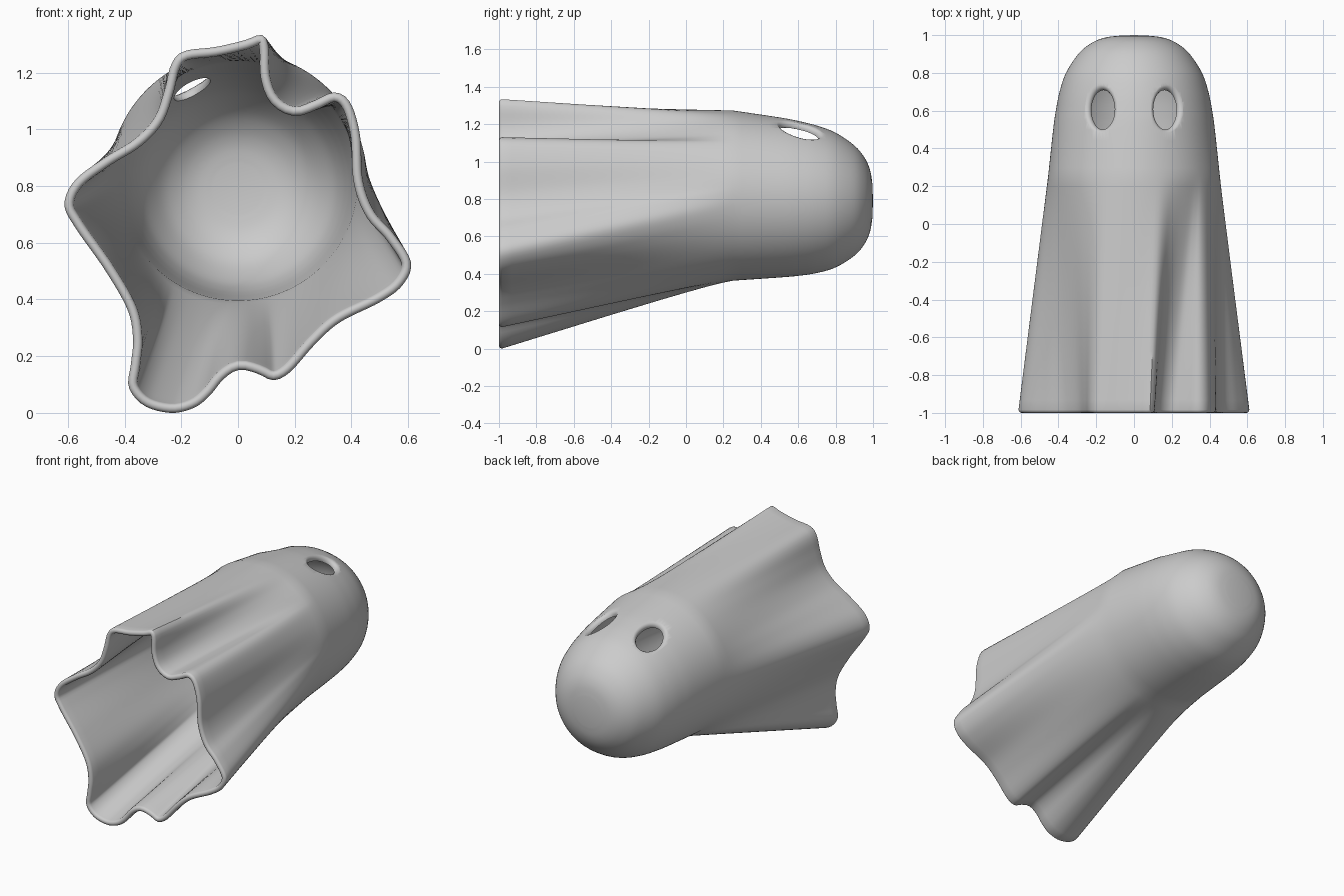
import bpy, bmesh, math
from mathutils import Vector

if "Cube" in bpy.data.objects:
    bpy.data.objects.remove(bpy.data.objects["Cube"])

T = 0.033       # wall thickness
SEAM = 0.25     # y where dome meets draped skirt
R = 0.455       # radius at seam
CZ = 0.818      # axis height at seam
N = 192         # points around

# Hem outline (x, z), clockwise from the top peak
HEM = [(.085, 1.333), (.108, 1.29), (.112, 1.19), (.14, 1.115), (.20, 1.08), (.27, 1.102),
       (.34, 1.13), (.395, 1.095), (.43, .98), (.44, .82), (.48, .71), (.55, .63),
       (.61, .53), (.58, .45), (.50, .39), (.36, .32), (.27, .24), (.185, .145),
       (.125, .115), (.07, .138), (.005, .152), (-.05, .12), (-.10, .06), (-.155, .018),
       (-.235, 0), (-.33, .025), (-.385, .09), (-.378, .17), (-.37, .26), (-.39, .365),
       (-.47, .505), (-.575, .655), (-.612, .735), (-.575, .82), (-.47, .90), (-.365, .965),
       (-.295, 1.04), (-.26, 1.135), (-.235, 1.23), (-.19, 1.275), (-.08, 1.29), (.02, 1.313)]
# Dome profile (y, radius, axis height)
DOME = [(.996, .095, .79), (.984, .165, .79), (.955, .23, .79), (.9, .295, .791),
        (.8, .36, .794), (.7, .394, .798), (.6, .414, .803), (.5, .428, .808), (SEAM, R, CZ)]


def spline(pts, steps, closed):
    """Catmull-Rom through the points."""
    pts = [Vector(p) for p in pts]
    n = len(pts)
    get = (lambda i: pts[i % n]) if closed else (lambda i: pts[max(0, min(n - 1, i))])
    out = []
    for i in range(n if closed else n - 1):
        a, b, c, d = (get(i + k) for k in (-1, 0, 1, 2))
        for s in range(steps):
            t = s / steps
            out.append(.5 * (2 * b + (c - a) * t + (2 * a - 5 * b + 4 * c - d) * t * t
                             + (3 * b - a - 3 * c + d) * t ** 3))
    return out if closed else out + [pts[-1]]


# Resample the hem evenly by length
dense = spline(HEM, 16, True)
cum = [0]
for i, p in enumerate(dense):
    cum.append(cum[-1] + (dense[(i + 1) % len(dense)] - p).length)
hem, j = [], 0
for i in range(N):
    s = cum[-1] * i / N
    while cum[j + 1] < s:
        j += 1
    t = (s - cum[j]) / (cum[j + 1] - cum[j])
    hem.append(dense[j].lerp(dense[(j + 1) % len(dense)], t))


def wrap(a):
    return (a + math.pi) % math.tau - math.pi


def bump(a, centre, width):
    return math.exp(-(math.degrees(wrap(a - math.radians(centre))) / width) ** 2)


# Matching angles on the seam circle: between even spacing and true direction
diff = [wrap(math.atan2(p.y - CZ, p.x) + math.tau * i / N) for i, p in enumerate(hem)]
mean = sum(diff) / N
ang = []
for i, d in enumerate(diff):
    a = -math.tau * i / N + mean + .5 * wrap(d - mean)
    # folds on the right side converge toward the seam
    a += math.radians(15 * bump(a, -22, 35) - 12 * bump(a, 72, 35))
    ang.append(a)


def ring(f, off, r=R, cz=CZ):
    """Section blended from circle (f=0) to hem (f=1), moved inward by off."""
    pts = [Vector((r * math.cos(a), cz + r * math.sin(a))).lerp(h, f) for a, h in zip(ang, hem)]
    out = []
    for i, p in enumerate(pts):
        tan = (pts[(i + 1) % N] - pts[i - 1]).normalized()
        out.append(p + Vector((tan.y, -tan.x)) * off)
    return out


rows = []
dome = spline(DOME, 4, False)
ROWS = 24
END = -1 + T / 2
# Outer dome, outer skirt
for p in dome:
    rows.append((p.x, ring(0, 0, p.y, p.z)))
for k in range(1, ROWS + 1):
    y = SEAM + (END - SEAM) * k / ROWS
    rows.append((y, ring(k / ROWS, 0)))
# Rounded lip
for k in range(1, 6):
    a = math.pi * k / 6
    rows.append((END - T / 2 * math.sin(a), ring(1, T / 2 * (1 - math.cos(a)))))
# Inner skirt, inner dome
for k in range(ROWS, 0, -1):
    y = SEAM + (END - SEAM) * k / ROWS
    rows.append((y, ring(k / ROWS, T)))
for p in reversed(dome):
    y = SEAM + (p.x - SEAM) * (1 - T / .75)
    rows.append((y, ring(0, 0, p.y * (1 - T / R), p.z)))

bm = bmesh.new()
loops = [[bm.verts.new((p.x, y, p.y)) for p in pts] for y, pts in rows]
for a, b in zip(loops, loops[1:]):
    for i in range(N):
        k = (i + 1) % N
        bm.faces.new((a[i], a[k], b[k], b[i]))
for lp, y in ((loops[0], 1.0), (loops[-1], 1 - T)):
    c = bm.verts.new((0, y, .79))
    for i in range(N):
        bm.faces.new((lp[i], lp[(i + 1) % N], c))
bmesh.ops.recalc_face_normals(bm, faces=bm.faces)
mesh = bpy.data.meshes.new("sheet_shell")
bm.to_mesh(mesh)
bm.free()
shell = bpy.data.objects.new("sheet_shell", mesh)
bpy.context.collection.objects.link(shell)


def on_dome(x, y):
    """Point on the upper outer dome surface."""
    for p, q in zip(dome, dome[1:]):
        if q.x <= y <= p.x:
            m = p.lerp(q, (p.x - y) / (p.x - q.x))
            return Vector((x, y, m.z + math.sqrt(m.y ** 2 - x * x)))


def eye_cutter(side):
    """Flared oval plug that follows the dome surface: (widening, height) rows."""
    prof = [(0, -.12), (0, -.026), (.003, -.015), (.010, -.006), (.020, 0),
            (.032, .004), (.034, .05)]
    m = 48
    b = bmesh.new()
    normal = Vector((side * .42, .2, .89)).normalized()
    lps = []
    for w, h in prof:
        lps.append([b.verts.new(on_dome(side * .175 + (.064 + w) * math.cos(math.tau * i / m),
                                        .61 + (.105 + w) * math.sin(math.tau * i / m)) + normal * h)
                    for i in range(m)])
    for p, q in zip(lps, lps[1:]):
        for i in range(m):
            k = (i + 1) % m
            b.faces.new((p[i], p[k], q[k], q[i]))
    for lp in (lps[0], lps[-1]):
        c = b.verts.new(sum((v.co for v in lp), Vector()) / m + normal * (.03 if lp is lps[-1] else 0))
        for i in range(m):
            b.faces.new((lp[i], lp[(i + 1) % m], c))
    bmesh.ops.recalc_face_normals(b, faces=b.faces)
    me = bpy.data.meshes.new("eye_cutter")
    b.to_mesh(me)
    b.free()
    o = bpy.data.objects.new("eye_cutter", me)
    bpy.context.collection.objects.link(o)
    o.hide_render = True
    return o


# Cut the two eye holes
bpy.context.view_layer.objects.active = shell
shell.select_set(True)
for side in (-1, 1):
    cutter = eye_cutter(side)
    mod = shell.modifiers.new("eye_hole", 'BOOLEAN')
    mod.operation, mod.solver, mod.object = 'DIFFERENCE', 'EXACT', cutter
    bpy.ops.object.modifier_apply(modifier=mod.name)
    bpy.data.objects.remove(cutter)
bpy.ops.object.shade_smooth_by_angle(angle=math.radians(40))
